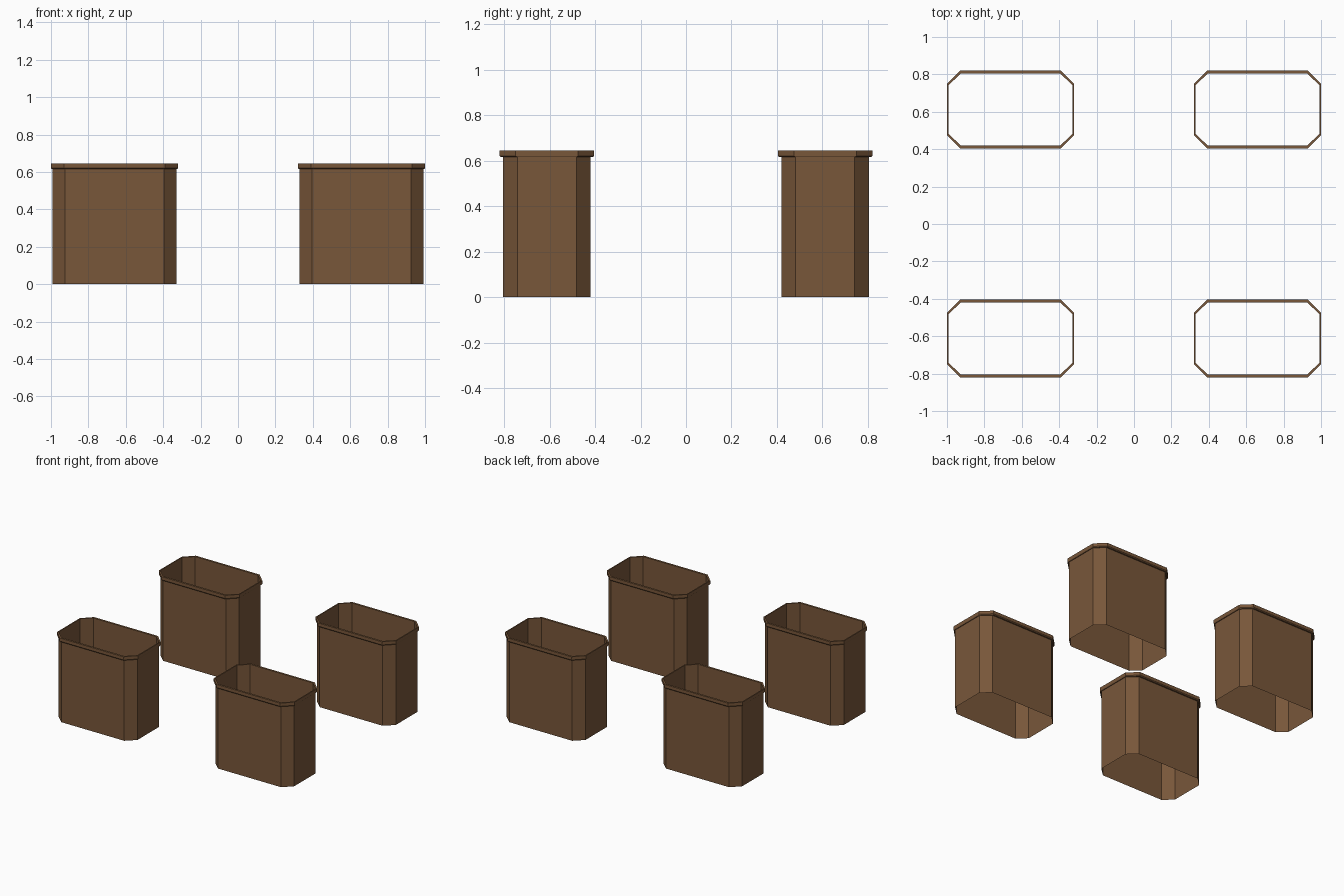
import bpy, bmesh

if "Cube" in bpy.data.objects:
    bpy.data.objects.remove(bpy.data.objects["Cube"])

brown = bpy.data.materials.new("brown")
brown.diffuse_color = (0.19, 0.095, 0.042, 1)
brown.use_nodes = True
brown.node_tree.nodes["Principled BSDF"].inputs["Base Color"].default_value = brown.diffuse_color


def octagon(hx, hy, cx, cy):
    """Rectangle outline with clipped corners: half sizes and flat half lengths."""
    return [(hx, -cy), (hx, cy), (cx, hy), (-cx, hy),
            (-hx, cy), (-hx, -cy), (-cx, -hy), (cx, -hy)]


WALL = octagon(0.332, 0.193, 0.265, 0.13)
LEDGE = octagon(0.337, 0.203, 0.267, 0.134)
RIM = octagon(0.340, 0.208, 0.269, 0.137)


def loft(name, rings, loc, closed=False):
    """Join stacked octagon rings with quads."""
    bm = bmesh.new()
    loops = [[bm.verts.new((x, y, z)) for x, y in outline] for outline, z in rings]
    pairs = list(zip(loops, loops[1:]))
    if closed:
        pairs.append((loops[-1], loops[0]))
    for a, b in pairs:
        for i in range(8):
            j = (i + 1) % 8
            bm.faces.new((a[i], a[j], b[j], b[i]))
    mesh = bpy.data.meshes.new(name)
    bm.to_mesh(mesh)
    bm.free()
    mesh.materials.append(brown)
    obj = bpy.data.objects.new(name, mesh)
    obj.location = loc
    bpy.context.collection.objects.link(obj)


# four open tubs: thin sleeve wall plus an overhanging rim
for sx, side in ((-1, "left"), (1, "right")):
    for sy, end in ((-1, "front"), (1, "back")):
        loc = (sx * 0.66, sy * 0.612, 0)
        loft(f"{end}_{side}_wall", [(WALL, 0), (WALL, 0.616)], loc)
        loft(f"{end}_{side}_rim",
             [(WALL, 0.616), (LEDGE, 0.616), (RIM, 0.622), (RIM, 0.646), (WALL, 0.646)],
             loc, closed=True)
